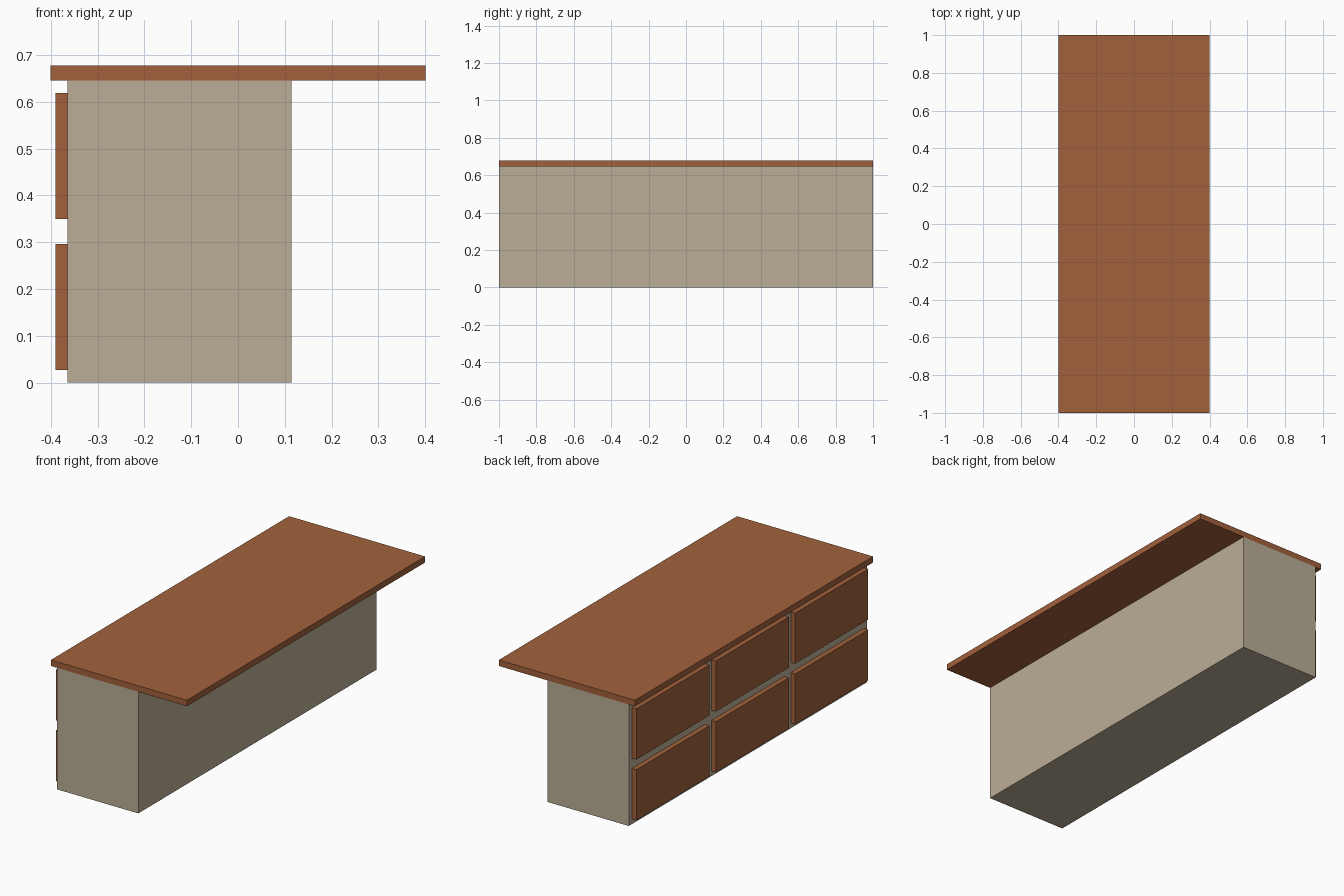
import bpy
import bmesh
from mathutils import Vector

if "Cube" in bpy.data.objects:
    bpy.data.objects.remove(bpy.data.objects["Cube"])


def material(name, color):
    mat = bpy.data.materials.new(name)
    mat.diffuse_color = (*color, 1.0)
    mat.use_nodes = True
    mat.node_tree.nodes["Principled BSDF"].inputs["Base Color"].default_value = mat.diffuse_color
    return mat


def box(name, low, high, mat):
    """Axis-aligned box between two opposite corners."""
    low, high = Vector(low), Vector(high)
    bm = bmesh.new()
    bmesh.ops.create_cube(bm, size=1.0)
    bmesh.ops.scale(bm, vec=high - low, verts=bm.verts)
    bmesh.ops.translate(bm, vec=(low + high) / 2, verts=bm.verts)
    mesh = bpy.data.meshes.new(name)
    bm.to_mesh(mesh)
    bm.free()
    mesh.materials.append(mat)
    obj = bpy.data.objects.new(name, mesh)
    bpy.context.collection.objects.link(obj)
    return obj


wood = material("wood", (0.36, 0.12, 0.043))
beige = material("beige_paint", (0.49, 0.42, 0.305))

BODY_LEFT, BODY_RIGHT, BODY_TOP = -0.364, 0.114, 0.646
ROWS, COLUMNS, MARGIN, THICKNESS = 2, 3, 0.027, 0.026

# Cabinet body
box("cabinet_body", (BODY_LEFT, -1, 0), (BODY_RIGHT, 1, BODY_TOP), beige)

# Overhanging countertop
box("countertop", (-0.4, -1, BODY_TOP), (0.4, 1, 0.678), wood)

# Drawer fronts in an even grid on the left side
cell_y, cell_z = 2 / COLUMNS, BODY_TOP / ROWS
for row in range(ROWS):
    for col in range(COLUMNS):
        y, z = -1 + col * cell_y, row * cell_z
        box(f"drawer_front_{row + 1}_{col + 1}",
            (BODY_LEFT - THICKNESS, y + MARGIN, z + MARGIN),
            (BODY_LEFT, y + cell_y - MARGIN, z + cell_z - MARGIN), wood)
